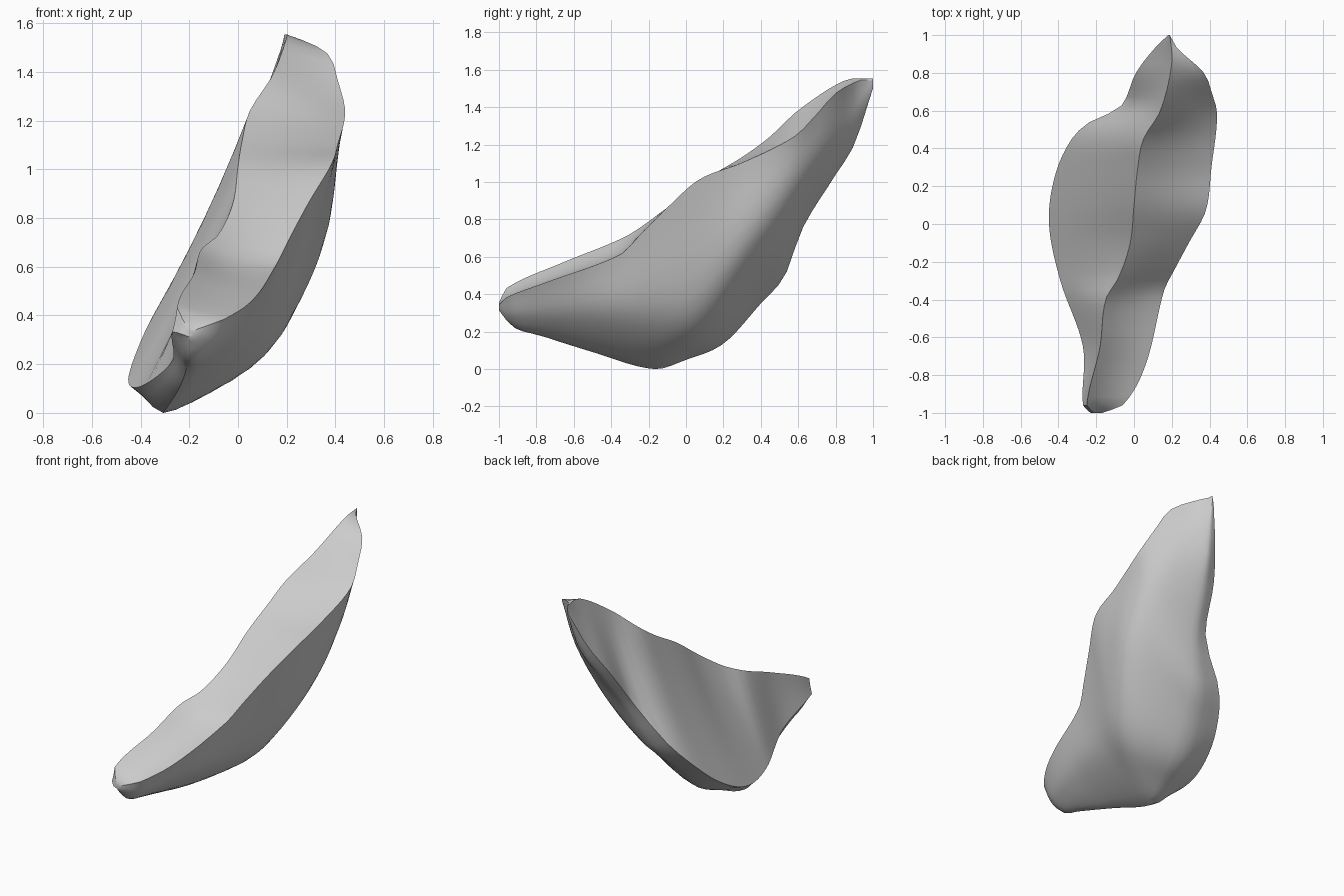
import bpy, bmesh, math
from mathutils import Vector

if "Cube" in bpy.data.objects:
    bpy.data.objects.remove(bpy.data.objects["Cube"])

# Guide rails running front to back, each point is (y, x, z)
LEFT = [(-1, -.23, .32), (-.96, -.27, .33), (-.65, -.27, .21), (-.3, -.39, .11),
        (0, -.45, .12), (.25, -.42, .24), (.45, -.33, .43), (.55, -.22, .58),
        (.61, -.08, .76), (.8, .01, 1.07), (.92, .1, 1.28), (1, .18, 1.5)]
CREST = [(-1, -.21, .35), (-.96, -.25, .43), (-.65, -.18, .57), (-.4, -.15, .67),
         (-.28, -.08, .73), (-.1, -.02, .86), (.1, 0, 1.01), (.3, .02, 1.13), (.45, .05, 1.24),
         (.6, .14, 1.38), (.85, .2, 1.54), (1, .19, 1.55)]
RIM = [(-1, -.17, .34), (-.96, -.06, .38), (-.75, .06, .46), (-.35, .16, .61),
       (-.25, .21, .71), (-.1, .29, .86), (.07, .38, 1.01), (.3, .41, 1.1),
       (.58, .44, 1.24), (.7, .41, 1.36), (.8, .37, 1.47), (.93, .23, 1.54), (1, .19, 1.54)]
FLANK = [(-1, -.18, .32), (-.94, -.1, .28), (-.5, .02, .29), (-.2, .09, .29), (.05, .18, .32),
         (.3, .31, .6), (.5, .33, .82), (.7, .31, 1.09), (.88, .23, 1.31), (1, .19, 1.52)]
KEEL = [(-1, -.2, .31), (-.92, -.2, .22), (-.8, -.2, .18), (-.5, -.23, .09),
        (-.17, -.28, 0), (0, -.24, .05), (.2, -.18, .14), (.4, -.12, .36), (.53, -.06, .51),
        (.62, .03, .75), (.8, .1, 1.04), (.9, .14, 1.2), (1, .19, 1.5)]


def smooth_at(ts, pts, t):
    """Cubic interpolation of 2D points at parameter t."""
    i = max(k for k in range(len(ts) - 1) if ts[k] <= t + 1e-9)

    def slope(k):
        a, b = max(k - 1, 0), min(k + 1, len(ts) - 1)
        return (pts[b] - pts[a]) / (ts[b] - ts[a])
    h = ts[i + 1] - ts[i]
    u = (t - ts[i]) / h
    return (pts[i] * (2*u**3 - 3*u*u + 1) + slope(i) * h * (u**3 - 2*u*u + u)
            + pts[i + 1] * (3*u*u - 2*u**3) + slope(i + 1) * h * (u**3 - u*u))


def rail_at(rail, y):
    return smooth_at([p[0] for p in rail], [Vector(p[1:]) for p in rail], y)


def hollow(a, b, depth, n):
    """Slightly concave run from a up to (not including) b."""
    d = b - a
    inward = Vector((d.y, -d.x)) * depth
    return [a + d * (i / n) + inward * 4 * (i / n) * (1 - i / n) for i in range(n)]


def section(y):
    left, crest, rim, flank, keel = [rail_at(r, y) for r in (LEFT, CREST, RIM, FLANK, KEEL)]
    belly = [smooth_at([0, 1, 2.1, 2.7], [rim, flank, keel, left], 2.7 * i / 16) for i in range(16)]
    # the top is dished near the front and almost flat further back
    dish = .01 + .07 * min(1, max(0, (-.1 - y) / .3))
    return hollow(left, crest, .02, 6) + hollow(crest, rim, dish, 6) + belly


# Solid fragment lofted through the sections
bm = bmesh.new()
stations = [-1, -.985] + [-.96 + 1.94 * i / 44 for i in range(45)] + [1]
rings = [[bm.verts.new((p.x, y, p.y)) for p in section(y)] for y in stations]
for a, b in zip(rings, rings[1:]):
    n = len(a)
    for i in range(n):
        bm.faces.new((a[i], a[(i + 1) % n], b[(i + 1) % n], b[i]))
bm.faces.new(rings[0])
bm.faces.new(rings[-1])
bmesh.ops.recalc_face_normals(bm, faces=bm.faces)
low = min(v.co.z for v in bm.verts)
bmesh.ops.translate(bm, verts=bm.verts, vec=(0, 0, -low))

mesh = bpy.data.meshes.new("stone_fragment")
bm.to_mesh(mesh)
bm.free()
obj = bpy.data.objects.new("stone_fragment", mesh)
bpy.context.collection.objects.link(obj)
bpy.context.view_layer.objects.active = obj
obj.select_set(True)
bpy.ops.object.shade_smooth_by_angle(angle=math.radians(40))
